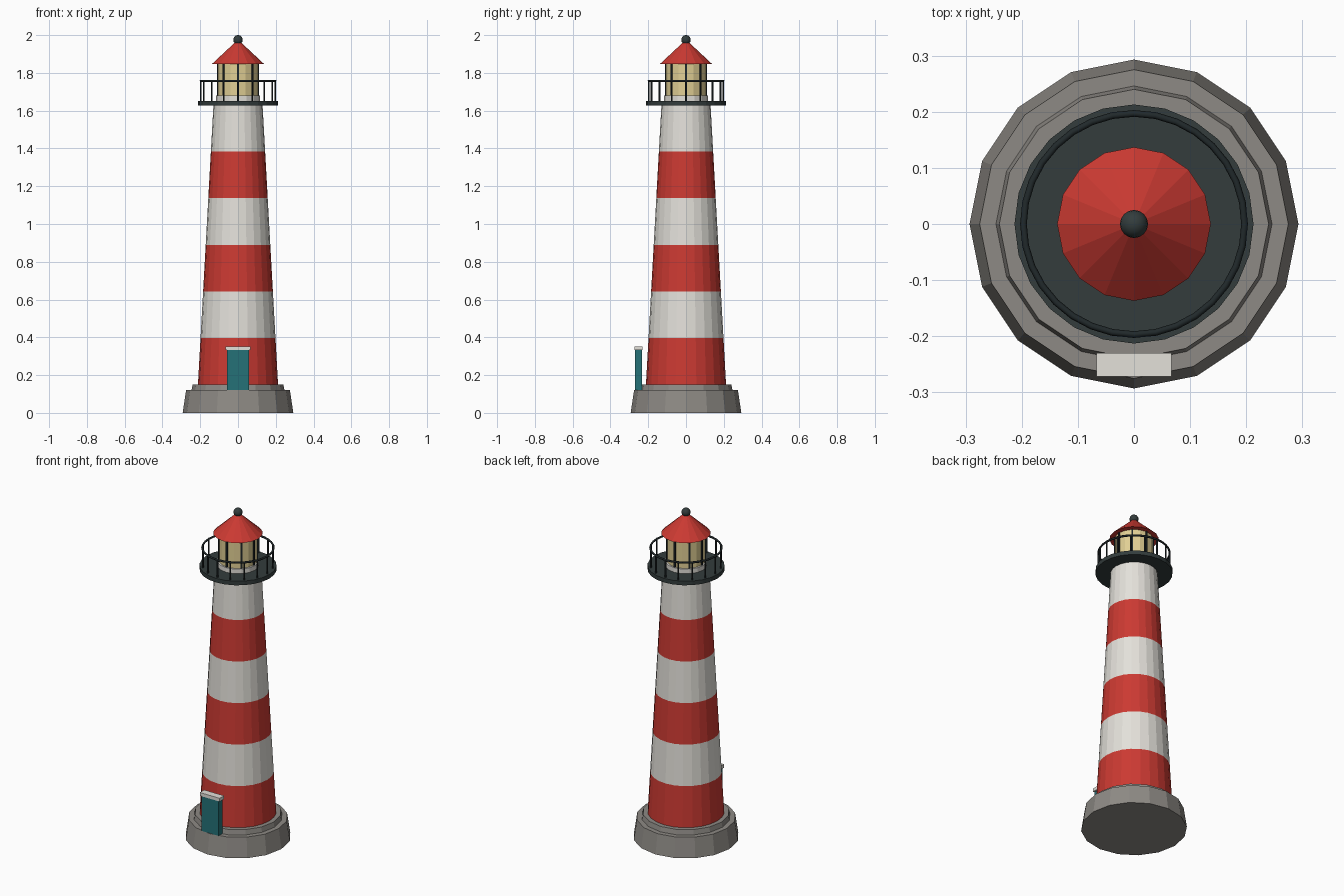
import bpy
from math import cos, sin, pi

cube = bpy.data.objects.get("Cube")
if cube:
    bpy.data.objects.remove(cube, do_unlink=True)


def material(name, rgb):
    m = bpy.data.materials.new(name)
    m.use_nodes = True
    m.diffuse_color = (*rgb, 1)
    m.node_tree.nodes["Principled BSDF"].inputs["Base Color"].default_value = (*rgb, 1)
    return m


RED = material("red paint", (0.6, 0.042, 0.032))
WHITE = material("white paint", (0.77, 0.75, 0.70))
STONE = material("grey stone", (0.27, 0.255, 0.235))
IRON = material("dark deck iron", (0.033, 0.046, 0.046))
RAIL = material("black railing", (0.015, 0.022, 0.024))
GLASS = material("warm lamp glass", (0.76, 0.63, 0.30))
TEAL = material("teal door", (0.018, 0.165, 0.185))


def finish(name, mat):
    ob = bpy.context.object
    ob.name = name
    ob.data.materials.append(mat)
    return ob


def frustum(name, mat, sides, r1, r2, z1, z2, fill="NGON", x=0, y=0):
    bpy.ops.mesh.primitive_cone_add(vertices=sides, radius1=r1, radius2=r2, depth=z2 - z1,
                                    end_fill_type=fill, location=(x, y, (z1 + z2) / 2))
    return finish(name, mat)


def box(name, mat, size, centre, turn=0):
    bpy.ops.mesh.primitive_cube_add(size=1, location=centre, rotation=(0, 0, turn))
    ob = finish(name, mat)
    ob.scale = size
    return ob


# Stone footing in two steps
frustum("footing", STONE, 16, 0.293, 0.275, 0, 0.12)
frustum("footing_step", STONE, 16, 0.246, 0.24, 0.12, 0.15)

# Tapered tower in six alternating bands
BASE, TOP, BANDS = 0.15, 1.63, 6
R_BASE, R_TOP = 0.212, 0.13
for i in range(BANDS):
    a, b = i / BANDS, (i + 1) / BANDS
    frustum(f"tower_band_{i + 1}", WHITE if i % 2 else RED, 24,
            R_BASE + (R_TOP - R_BASE) * a, R_BASE + (R_TOP - R_BASE) * b,
            BASE + (TOP - BASE) * a, BASE + (TOP - BASE) * b, "NOTHING")

# Door and lintel
box("door", TEAL, (0.116, 0.036, 0.22), (0, -0.252, 0.23))
box("door_lintel", WHITE, (0.134, 0.042, 0.02), (0, -0.251, 0.342))

# Gallery deck with railing
frustum("gallery_deck", IRON, 24, 0.213, 0.213, 1.627, 1.652)
RAIL_R, POSTS = 0.197, 16
for i in range(POSTS):
    t = 2 * pi * i / POSTS
    frustum(f"rail_post_{i + 1}", RAIL, 6, 0.005, 0.005, 1.65, 1.76,
            x=RAIL_R * cos(t), y=RAIL_R * sin(t))
bpy.ops.mesh.primitive_torus_add(major_segments=32, minor_segments=6, major_radius=RAIL_R,
                                 minor_radius=0.006, location=(0, 0, 1.758))
finish("hand_rail", RAIL)
bpy.ops.object.shade_smooth()

# Lantern room with glazing bars
frustum("lantern_curb", WHITE, 16, 0.116, 0.116, 1.652, 1.68)
frustum("lantern_glass", GLASS, 16, 0.106, 0.106, 1.68, 1.85)
BARS = 8
for i in range(BARS):
    t = 2 * pi * i / BARS
    box(f"glazing_bar_{i + 1}", RAIL, (0.01, 0.01, 0.17),
        (0.106 * cos(t), 0.106 * sin(t), 1.765), t)

# Roof and finial
frustum("roof", RED, 16, 0.137, 0.012, 1.848, 1.965)
bpy.ops.mesh.primitive_uv_sphere_add(segments=16, ring_count=10, radius=0.025,
                                     location=(0, 0, 1.975))
finish("finial_ball", IRON)
bpy.ops.object.shade_smooth()
